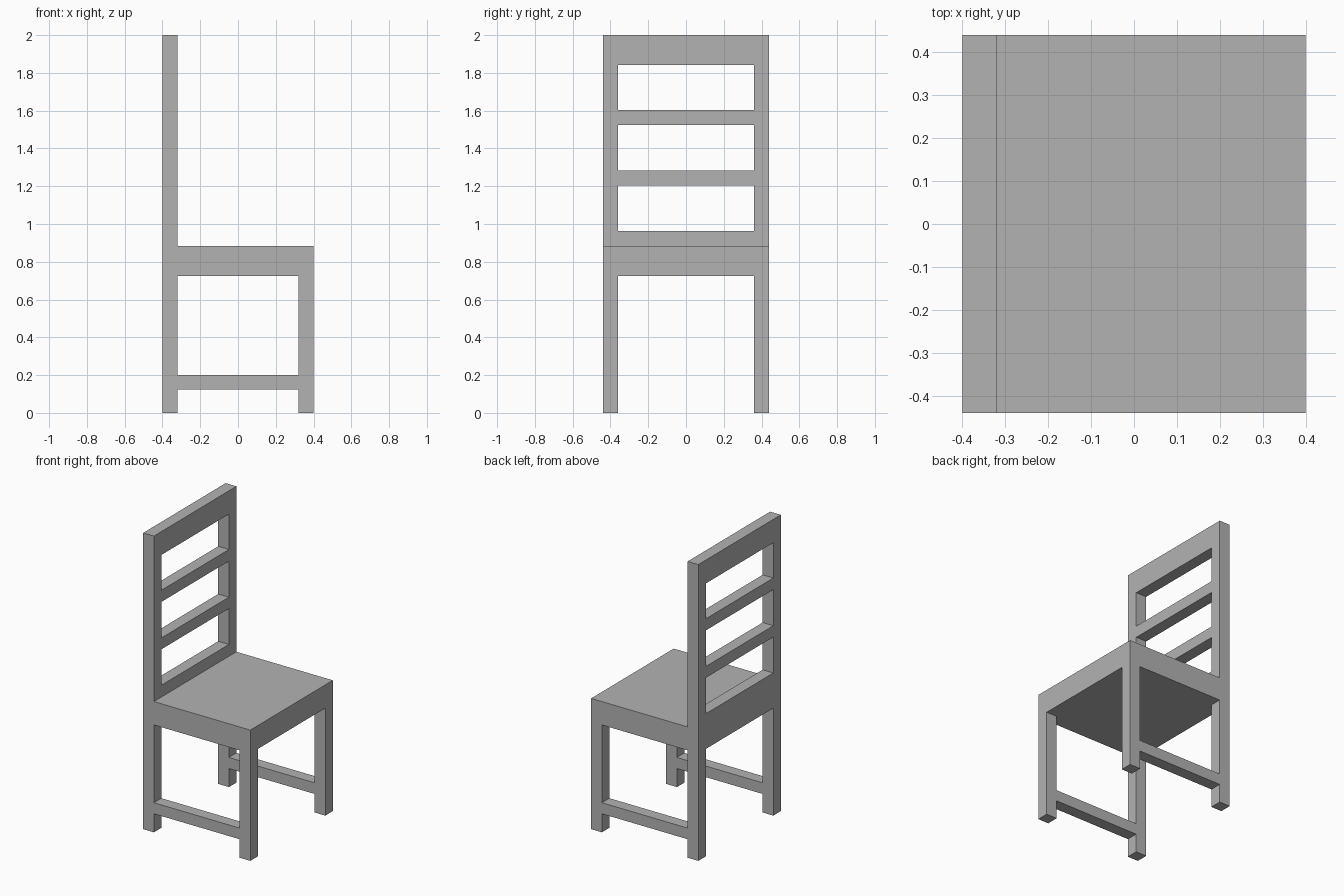
import bpy

cube = bpy.data.objects.get("Cube")
if cube:
    bpy.data.objects.remove(cube, do_unlink=True)

# One plain grey for the whole chair
grey = bpy.data.materials.new("plain_grey")
grey.use_nodes = True
COLOUR = (0.45, 0.45, 0.45, 1)
grey.diffuse_color = COLOUR
grey.node_tree.nodes["Principled BSDF"].inputs["Base Color"].default_value = COLOUR

HALF_W, HALF_D, T = 0.4, 0.44, 0.08      # half sizes and timber thickness
IN_W, IN_D = HALF_W - T, HALF_D - T
SEAT_LOW, SEAT_TOP, TOP = 0.725, 0.883, 2.0


def box(name, xs, ys, zs):
    """Flat-faced box spanning the given ranges."""
    bpy.ops.mesh.primitive_cube_add(size=1, location=[sum(r) / 2 for r in (xs, ys, zs)])
    ob = bpy.context.object
    ob.name = name
    ob.scale = [r[1] - r[0] for r in (xs, ys, zs)]
    bpy.ops.object.transform_apply(location=False, rotation=False, scale=True)
    ob.data.materials.append(grey)
    return ob


back_x = (-HALF_W, -IN_W)
front_x = (IN_W, HALF_W)

# Seat slab
box("seat", (-HALF_W, HALF_W), (-HALF_D, HALF_D), (SEAT_LOW, SEAT_TOP))

# Legs, low side rails and back posts on both sides
for side, ys in (("near", (-HALF_D, -IN_D)), ("far", (IN_D, HALF_D))):
    box(side + "_front_leg", front_x, ys, (0, SEAT_LOW))
    box(side + "_back_leg", back_x, ys, (0, SEAT_LOW))
    box(side + "_side_rail", (-IN_W, IN_W), ys, (0.125, 0.2))
    box(side + "_back_post", back_x, ys, (SEAT_TOP, TOP))

# Crosspieces of the backrest
slats = {"bottom_slat": (SEAT_TOP, 0.963), "lower_slat": (1.205, 1.282),
         "upper_slat": (1.525, 1.604), "top_slat": (1.842, TOP)}
for name, zs in slats.items():
    box(name, back_x, (-IN_D, IN_D), zs)
